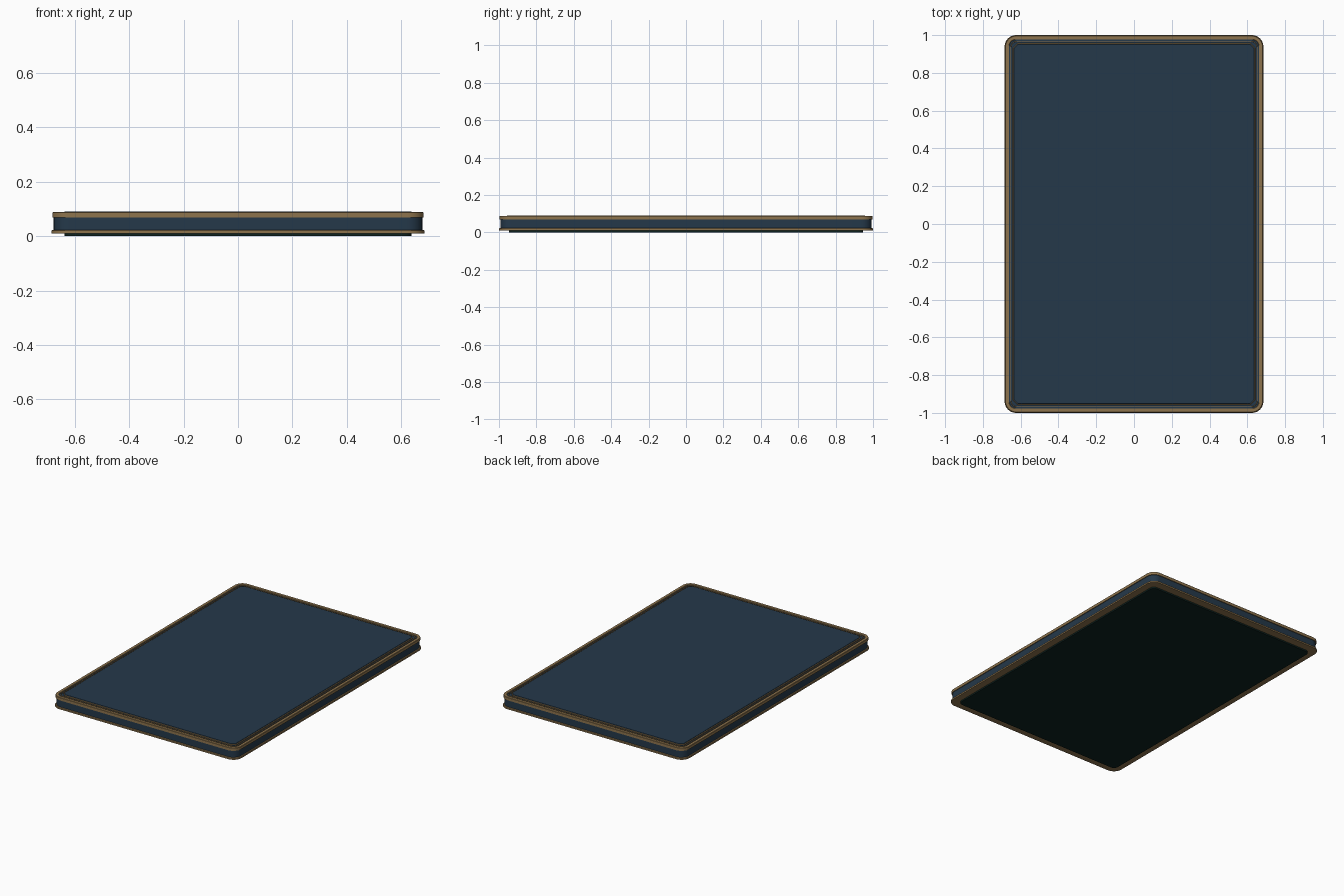
import bpy, bmesh, math

if "Cube" in bpy.data.objects:
    bpy.data.objects.remove(bpy.data.objects["Cube"])


def material(name, rgb):
    m = bpy.data.materials.new(name)
    m.diffuse_color = (*rgb, 1)
    m.use_nodes = True
    m.node_tree.nodes["Principled BSDF"].inputs["Base Color"].default_value = m.diffuse_color
    return m


NAVY = material("navy", (0.018, 0.04, 0.068))
GOLD = material("antique gold", (0.27, 0.175, 0.075))
BLACK_GREEN = material("black green", (0.004, 0.016, 0.014))


def outline(hx, hy, r, seg):
    """Rounded rectangle; seg=1 gives clipped corners."""
    pts = []
    for i, (sx, sy) in enumerate([(1, 1), (-1, 1), (-1, -1), (1, -1)]):
        for k in range(seg + 1):
            a = math.pi / 2 * (i + k / seg)
            pts.append((sx * (hx - r) + r * math.cos(a), sy * (hy - r) + r * math.sin(a)))
    return pts


def finish(name, bm, mat):
    bmesh.ops.recalc_face_normals(bm, faces=bm.faces)
    me = bpy.data.meshes.new(name)
    bm.to_mesh(me)
    bm.free()
    me.materials.append(mat)
    ob = bpy.data.objects.new(name, me)
    bpy.context.collection.objects.link(ob)
    bpy.ops.object.select_all(action='DESELECT')
    ob.select_set(True)
    bpy.context.view_layer.objects.active = ob
    bpy.ops.object.shade_smooth_by_angle(angle=math.radians(35))
    return ob


def loft(name, mat, rings, closed=False, seg=8):
    """Stack outlines (hx, hy, radius, z); closed loops make a frame, open ones are capped."""
    bm = bmesh.new()
    loops = [[bm.verts.new((x, y, z)) for x, y in outline(hx, hy, r, seg)]
             for hx, hy, r, z in rings]
    pairs = list(zip(loops, loops[1:]))
    if closed:
        pairs.append((loops[-1], loops[0]))
    else:
        bm.faces.new(loops[0])
        bm.faces.new(loops[-1])
    for a, b in pairs:
        for i in range(len(a)):
            j = (i + 1) % len(a)
            bm.faces.new((a[i], a[j], b[j], b[i]))
    return finish(name, bm, mat)


def slab(name, mat, hx, hy, r, z0, z1, bevel=0.0, seg=8):
    return loft(name, mat, [(hx, hy, r, z0), (hx, hy, r, z1 - bevel),
                            (hx - bevel, hy - bevel, r - bevel, z1)], seg=seg) if bevel else \
        loft(name, mat, [(hx, hy, r, z0), (hx, hy, r, z1)], seg=seg)


def frame(name, mat, hx, hy, r, w, z0, z1, b=0.002, seg=8):
    i = (hx - w, hy - w, r - w)
    return loft(name, mat, [
        (hx, hy, r, z0), (hx, hy, r, z1 - b), (hx - b, hy - b, r - b, z1),
        (i[0] + b, i[1] + b, i[2] + b, z1), (*i, z1 - b), (*i, z0)], closed=True, seg=seg)


# Main body between the two rims
slab("body", NAVY, 0.677, 0.992, 0.055, 0.016, 0.083)
# Gold rims round the bottom and the top
slab("bottom_rim", GOLD, 0.685, 1.0, 0.06, 0.01, 0.022, 0.002)
frame("top_rim", GOLD, 0.682, 0.997, 0.058, 0.021, 0.068, 0.088)
# Thin gold inlay lines in the top border
frame("outer_inlay", GOLD, 0.654, 0.969, 0.034, 0.004, 0.08, 0.0865, 0.001)
frame("inner_inlay", GOLD, 0.642, 0.957, 0.026, 0.005, 0.08, 0.089, 0.001, seg=1)
# Raised top panel
slab("top_panel", NAVY, 0.637, 0.952, 0.022, 0.08, 0.091, 0.002, seg=1)
# Dark base plate underneath
slab("base_plate", BLACK_GREEN, 0.637, 0.947, 0.03, 0.0, 0.012)
